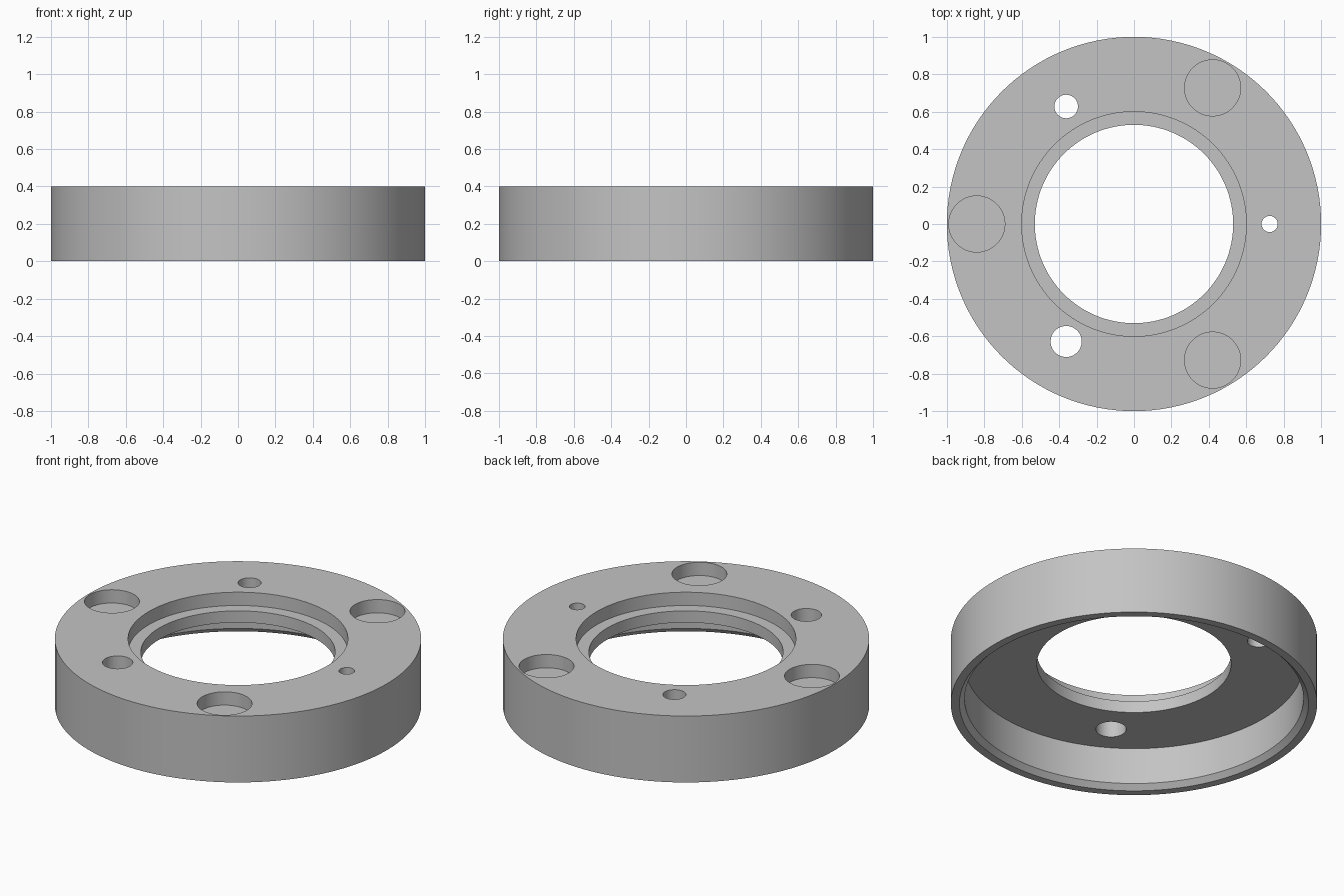
import bpy, bmesh
from math import cos, sin, radians, tau
from mathutils import Matrix, Vector

if "Cube" in bpy.data.objects:
    bpy.data.objects.remove(bpy.data.objects["Cube"])

TOP, STEP, FLOOR = 0.4, 0.32, 0.25   # top face, recess floor, underside of plate
SEGMENTS = 128

# Single grey metal
metal = bpy.data.materials.new("grey metal")
metal.use_nodes = True
grey = (0.55, 0.55, 0.55, 1)
metal.diffuse_color = grey
metal.node_tree.nodes["Principled BSDF"].inputs["Base Color"].default_value = grey


def add_object(name, bm):
    bmesh.ops.recalc_face_normals(bm, faces=bm.faces)
    mesh = bpy.data.meshes.new(name)
    bm.to_mesh(mesh)
    bm.free()
    obj = bpy.data.objects.new(name, mesh)
    bpy.context.collection.objects.link(obj)
    mesh.materials.append(metal)
    return obj


# Ring body: closed (radius, height) section turned about the z axis
section = [(1, 0), (1, TOP), (0.6, TOP), (0.6, STEP), (0.53, STEP),
           (0.53, FLOOR), (0.925, FLOOR), (0.925, 0.03), (0.953, 0)]
bm = bmesh.new()
points = [bm.verts.new((r, 0, z)) for r, z in section]
outline = [bm.edges.new((a, b)) for a, b in zip(points, points[1:] + points[:1])]
bmesh.ops.spin(bm, geom=points + outline, cent=(0, 0, 0), axis=(0, 0, 1),
               angle=tau, steps=SEGMENTS, use_merge=False)
bmesh.ops.remove_doubles(bm, verts=bm.verts, dist=0.0001)
ring = add_object("ring_body", bm)

# Holes: pitch radius, angle, hole radius, bottom of the cut
holes = [(0.84, a, 0.15, STEP) for a in (60, 180, 300)]
holes += [(0.725, 0, 0.043, -0.1), (0.725, 120, 0.063, -0.1), (0.725, 240, 0.083, -0.1)]
bm = bmesh.new()
for pitch, angle, radius, bottom in holes:
    top = TOP + 0.1
    a = radians(angle)
    place = Vector((pitch * cos(a), pitch * sin(a), (top + bottom) / 2))
    bmesh.ops.create_cone(bm, cap_ends=True, segments=48, radius1=radius, radius2=radius,
                          depth=top - bottom, matrix=Matrix.Translation(place))
cutter = add_object("hole_cutter", bm)
cutter.hide_render = True

# Drill the holes, then discard the cutter
bpy.ops.object.select_all(action="DESELECT")
ring.select_set(True)
bpy.context.view_layer.objects.active = ring
drill = ring.modifiers.new("drill", "BOOLEAN")
drill.operation = "DIFFERENCE"
drill.solver = "EXACT"
drill.object = cutter
bpy.ops.object.modifier_apply(modifier=drill.name)
bpy.data.objects.remove(cutter)

# Smooth round walls with crisp edges
bpy.ops.object.shade_smooth_by_angle(angle=radians(30))
